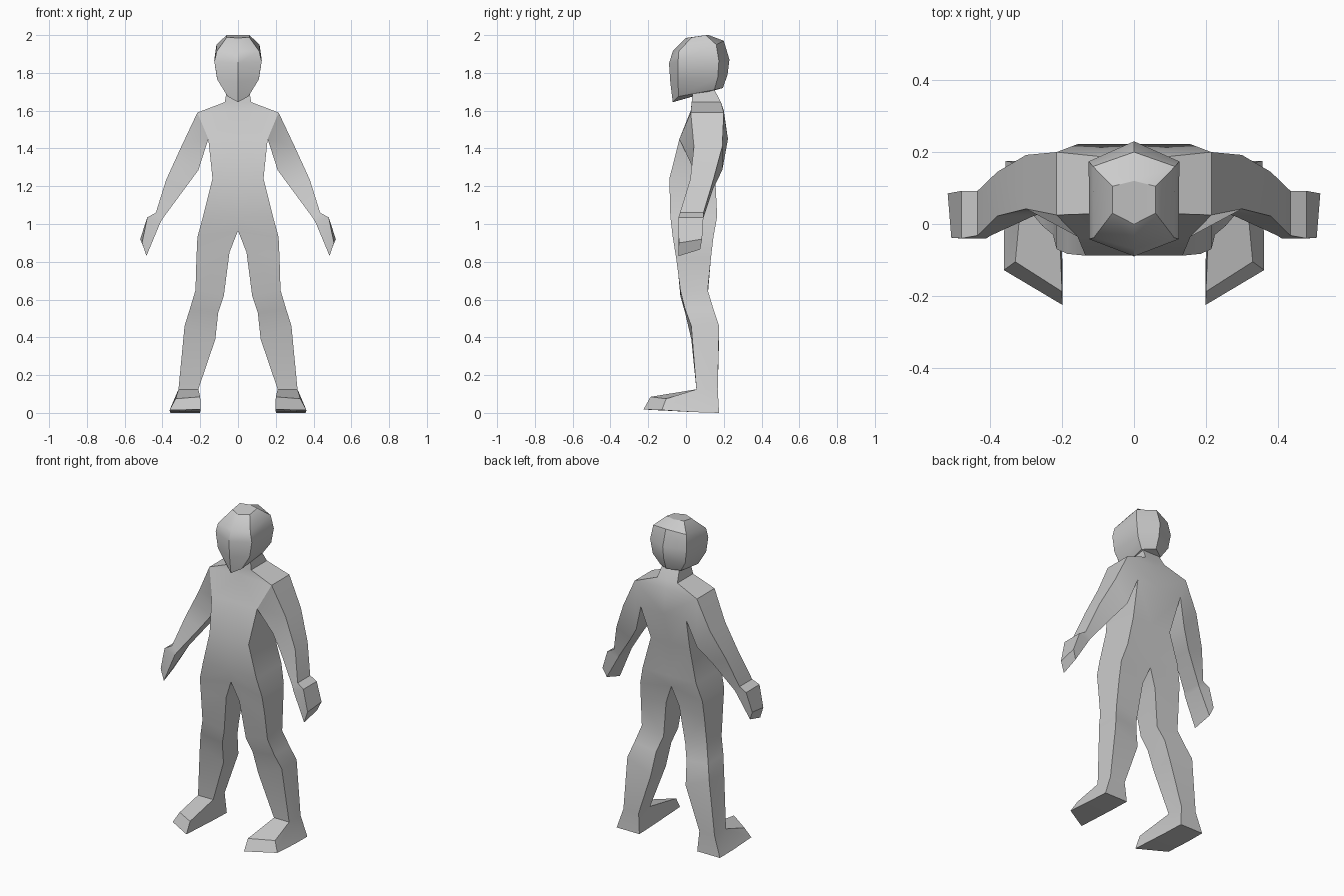
import bpy, bmesh, math

if "Cube" in bpy.data.objects:
    bpy.data.objects.remove(bpy.data.objects["Cube"])

grey = bpy.data.materials.new("plain_grey")
grey.diffuse_color = (0.6, 0.6, 0.6, 1)
grey.use_nodes = True
grey.node_tree.nodes["Principled BSDF"].inputs["Base Color"].default_value = grey.diffuse_color


def loft(bm, rings, closed=True, skip=()):
    """Bridge consecutive rings of points with quads; skip holds (row, side) pairs left open."""
    rows = [[bm.verts.new(p) for p in r] for r in rings]
    n = len(rows[0])
    for i in range(len(rows) - 1):
        for j in range(n if closed else n - 1):
            if (i, j) in skip:
                continue
            k = (j + 1) % n
            bm.faces.new((rows[i][j], rows[i][k], rows[i + 1][k], rows[i + 1][j]))
    return rows


def finish(bm, name):
    """Mirror the half across x, weld it and turn it into a smooth object with sharp edges."""
    bmesh.ops.remove_doubles(bm, verts=bm.verts[:], dist=0.0005)
    bmesh.ops.mirror(bm, geom=bm.verts[:] + bm.edges[:] + bm.faces[:], axis='X', merge_dist=0.0005)
    bmesh.ops.remove_doubles(bm, verts=bm.verts[:], dist=0.0005)
    bmesh.ops.recalc_face_normals(bm, faces=bm.faces[:])
    mesh = bpy.data.meshes.new(name)
    bm.to_mesh(mesh)
    bm.free()
    mesh.materials.append(grey)
    ob = bpy.data.objects.new(name, mesh)
    bpy.context.collection.objects.link(ob)
    bpy.ops.object.select_all(action='DESELECT')
    ob.select_set(True)
    bpy.context.view_layer.objects.active = ob
    bpy.ops.object.shade_smooth_by_angle(angle=math.radians(35))


def section(xi, zi, xo, zo, yf, yb):
    """Four-sided slice: inner front, outer front, outer back, inner back."""
    return [(xi, yf, zi), (xo, yf, zo), (xo, yb, zo), (xi, yb, zi)]


body = bmesh.new()

# torso: neck, shoulders, armpit, waist, hips (the arm opening is left free)
torso = [section(*s) for s in (
    (0, 1.73, 0.055, 1.73, 0.04, 0.14),
    (0, 1.645, 0.07, 1.645, 0.03, 0.185),
    (0, 1.60, 0.215, 1.59, 0.025, 0.20),
    (0, 1.45, 0.157, 1.45, -0.035, 0.222),
    (0, 1.24, 0.135, 1.24, -0.088, 0.155),
    (0, 1.04, 0.185, 1.04, -0.083, 0.165),
    (0, 0.965, 0.215, 0.93, -0.07, 0.145))]
loft(body, torso, closed=False, skip={(2, 1)})

# leg down to the heel, the front of the lowest slice opens into the foot
leg = [torso[-1]] + [section(*s) for s in (
    (0.045, 0.85, 0.22, 0.82, -0.052, 0.132),
    (0.075, 0.62, 0.225, 0.65, -0.03, 0.115),
    (0.105, 0.53, 0.255, 0.55, -0.005, 0.145),
    (0.12, 0.39, 0.283, 0.46, 0.028, 0.175),
    (0.21, 0.125, 0.315, 0.125, 0.055, 0.168))]
leg.append([(0.2, 0.045, 0.004), (0.36, 0.045, 0.004), (0.357, 0.175, 0), (0.2, 0.175, 0)])
rows = loft(body, leg, skip={(5, 0)})
body.faces.new(rows[-1])

# foot
ankle, heel = leg[-2], leg[-1]
foot = [[ankle[0], ankle[1], heel[1], heel[0]],
        [(0.2, -0.188, 0.085), (0.33, -0.105, 0.075), (0.362, -0.128, 0.015), (0.199, -0.225, 0.018)]]
body.faces.new(loft(body, foot)[-1])

# arm and hand: upper front, upper back, lower back, lower front
t, a = torso[2], torso[3]
arm = [[t[1], t[2], a[2], a[1]]]
for xo, zo, xi, zi, yf, yb in ((0.30, 1.41, 0.21, 1.285, 0.042, 0.192),
                               (0.38, 1.235, 0.28, 1.19, 0.022, 0.145),
                               (0.435, 1.06, 0.398, 1.03, -0.032, 0.092)):
    arm.append([(xo, yf, zo), (xo, yb, zo), (xi, yb, zi), (xi, yf, zi)])
arm.append([(0.48, -0.04, 1.035), (0.48, 0.092, 1.035), (0.41, 0.088, 1.01), (0.41, -0.04, 1.01)])
arm.append([(0.508, -0.038, 0.90), (0.518, 0.085, 0.92), (0.495, 0.075, 0.865), (0.485, -0.04, 0.83)])
body.faces.new(loft(body, arm)[-1])
finish(body, "body")

# head: half of a six-sided loft from the jaw to the crown
head = bmesh.new()
rings = [[(0, fy, fz), (sx, sy, sz), (bx, by, bz), (0, ry, rz)]
         for fy, fz, sx, sy, sz, bx, by, bz, ry, rz in (
    (-0.07, 1.645, 0.055, -0.04, 1.675, 0.07, 0.15, 1.71, 0.195, 1.72),
    (-0.083, 1.75, 0.11, -0.042, 1.765, 0.112, 0.168, 1.775, 0.22, 1.79),
    (-0.09, 1.85, 0.125, -0.042, 1.86, 0.126, 0.174, 1.865, 0.23, 1.87),
    (-0.07, 1.915, 0.112, -0.038, 1.915, 0.114, 0.16, 1.95, 0.20, 1.97),
    (0, 1.985, 0.06, 0.03, 1.988, 0.06, 0.105, 2.0, 0.12, 2.0))]
rows = loft(head, rings, closed=False)
head.faces.new(rows[0])
head.faces.new(rows[-1])
finish(head, "head")
